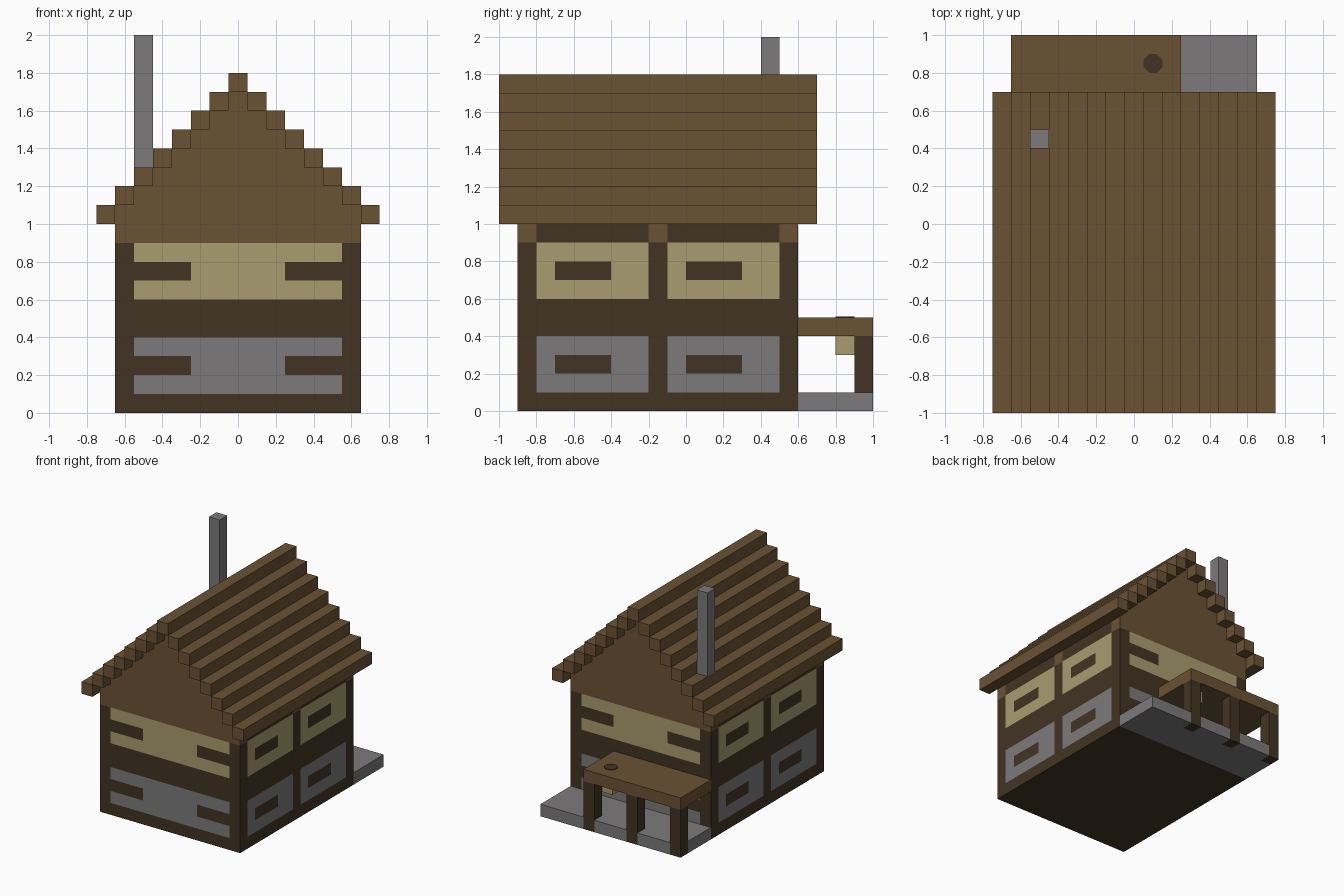
import bpy
import bmesh
from mathutils import Vector

if "Cube" in bpy.data.objects:
    bpy.data.objects.remove(bpy.data.objects["Cube"], do_unlink=True)


def linear(c):
    c /= 255
    return c / 12.92 if c <= 0.04045 else ((c + 0.055) / 1.055) ** 2.4


def material(name, r, g, b):
    m = bpy.data.materials.new(name)
    m.use_nodes = True
    col = (linear(r), linear(g), linear(b), 1)
    m.diffuse_color = col
    m.node_tree.nodes["Principled BSDF"].inputs["Base Color"].default_value = col
    return m


BROWN = material("brown_wood", 107, 82, 52)
DARK = material("dark_timber", 66, 52, 34)
TAN = material("tan_plaster", 170, 156, 112)
GREY = material("grey_stone", 125, 122, 123)


def box(name, lo, hi, mats, cuts=((), (), ()), rule=None):
    """Box from corner to corner, sliced at the cut positions and coloured by a rule."""
    lo, hi = Vector(lo), Vector(hi)
    bm = bmesh.new()
    bmesh.ops.create_cube(bm, size=1)
    for v in bm.verts:
        v.co = (lo + hi) / 2 + v.co * (hi - lo)
    for axis, places in enumerate(cuts):
        normal = Vector((0, 0, 0))
        normal[axis] = 1
        for p in places:
            bmesh.ops.bisect_plane(bm, geom=bm.verts[:] + bm.edges[:] + bm.faces[:],
                                   plane_co=normal * p, plane_no=normal)
    bm.normal_update()
    if rule:
        for f in bm.faces:
            f.material_index = rule(f.calc_center_median(), f.normal)
    me = bpy.data.meshes.new(name)
    bm.to_mesh(me)
    bm.free()
    for m in mats:
        me.materials.append(m)
    ob = bpy.data.objects.new(name, me)
    bpy.context.collection.objects.link(ob)
    return ob


# House walls: timber frame with plaster above, stone below, brown wall head
def wall_rule(c, n):
    if abs(n.z) > 0.5:
        return 1
    side = abs(n.x) > 0.5
    along = (c.y + 0.15) * (1 if n.x > 0 else -1) if side else abs(c.x)
    if c.z > 0.9:
        post = abs(along) < 0.05 or abs(along) > 0.65
        return 0 if post or not side else 1
    fill = 2 if 0.6 < c.z < 0.9 else 3 if 0.1 < c.z < 0.4 else 1
    window_row = 0.2 < c.z < 0.3 or 0.7 < c.z < 0.8
    if side:
        window = -0.55 < along < -0.25 or 0.15 < along < 0.45
        frame = abs(along) < 0.05 or abs(along) > 0.65
    else:
        window = along > 0.25
        frame = along > 0.55
    return 1 if frame or (window and window_row) else fill


tenths = [i / 10 for i in range(1, 10)]
box("house_walls", (-0.65, -0.9, 0), (0.65, 0.6, 1), [BROWN, DARK, TAN, GREY],
    ((-0.55, -0.25, 0.25, 0.55), [i / 10 for i in range(-8, 6)], tenths), wall_rule)

# Stepped roof beams with the gable filling between them
for i in range(8):
    z = 1 + i / 10
    outer = 0.75 - i / 10
    inner = outer - 0.1
    if inner > 0:
        box(f"gable_layer_{i + 1}", (-inner, -0.9, z), (inner, 0.6, z + 0.1), [BROWN])
        box(f"roof_beam_left_{i + 1}", (inner, -1, z), (outer, 0.7, z + 0.1), [BROWN])
        box(f"roof_beam_right_{i + 1}", (-outer, -1, z), (-inner, 0.7, z + 0.1), [BROWN])
    else:
        box("roof_ridge", (-outer, -1, z), (outer, 0.7, z + 0.1), [BROWN])

# Chimney
box("chimney", (-0.55, 0.4, 1.25), (-0.45, 0.5, 2), [GREY])

# Porch floor, with the post feet let into its outer edge
post_x = (-0.6, -0.2, 0.2)


def floor_rule(c, n):
    foot = c.y > 0.9 and any(abs(c.x - x) < 0.051 for x in post_x)
    return 1 if foot and n.z < 0.5 else 0


box("porch_floor", (-0.65, 0.6, 0), (0.65, 1, 0.1), [GREY, DARK],
    ([x + s for x in post_x for s in (-0.05, 0.05) if x + s > -0.64], (0.9,), ()),
    floor_rule)

# Porch posts and roof
for i, x in enumerate(post_x):
    box(f"porch_post_{i + 1}", (x - 0.05, 0.9, 0.1), (x + 0.05, 1, 0.4), [DARK])
box("porch_roof", (-0.65, 0.6, 0.4), (0.25, 1, 0.5), [BROWN])

# Hanging lantern and its fixing cap on the porch roof
box("lantern", (0.05, 0.8, 0.3), (0.15, 0.9, 0.4), [TAN])
bpy.ops.mesh.primitive_cylinder_add(vertices=8, radius=0.054, depth=0.005,
                                    location=(0.1, 0.85, 0.5025),
                                    rotation=(0, 0, 0.3927))
cap = bpy.context.object
cap.name = "lantern_cap"
cap.data.materials.append(DARK)
